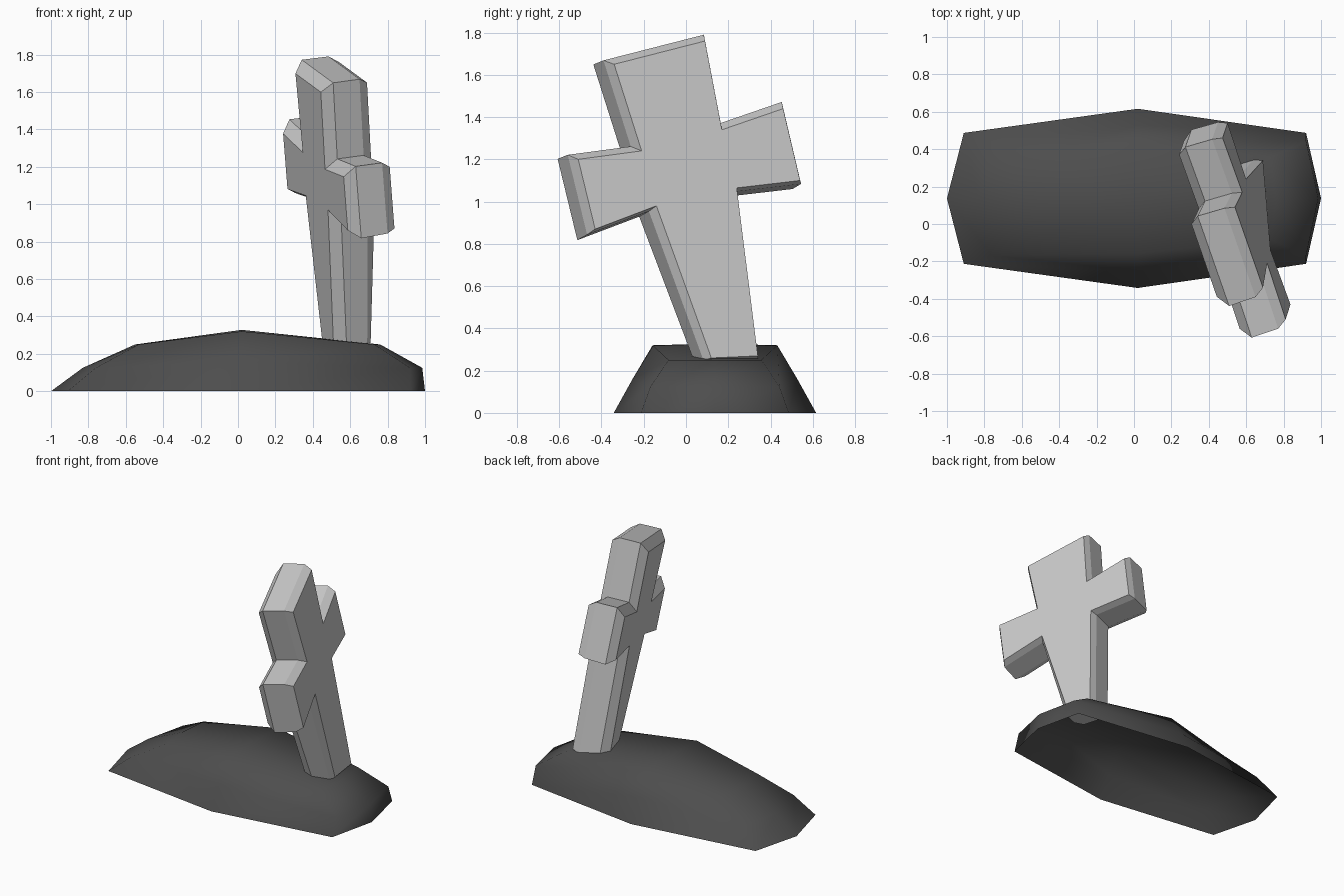
import bpy
import bmesh
from mathutils import Vector

if "Cube" in bpy.data.objects:
    bpy.data.objects.remove(bpy.data.objects["Cube"])


def make_object(name, bm):
    bmesh.ops.recalc_face_normals(bm, faces=bm.faces)
    mesh = bpy.data.meshes.new(name)
    bm.to_mesh(mesh)
    bm.free()
    obj = bpy.data.objects.new(name, mesh)
    bpy.context.collection.objects.link(obj)
    return obj


def bridge(bm, a, b):
    for i in range(len(a)):
        j = (i + 1) % len(a)
        bm.faces.new((a[i], a[j], b[j], b[i]))


# Earth mound: three eight-sided rings and a peak, open underneath
MID_X, MID_Y = 0.02, 0.137


def mound_ring(bm, left, left_corner, right_corner, right, half_end, half_mid, z_end, z_mid):
    pts = [(left, 0, z_end), (left_corner, -half_end, z_end), (MID_X, -half_mid, z_mid),
           (right_corner, -half_end, z_end), (right, 0, z_end), (right_corner, half_end, z_end),
           (MID_X, half_mid, z_mid), (left_corner, half_end, z_end)]
    return [bm.verts.new((x, MID_Y + y, z)) for x, y, z in pts]


bm = bmesh.new()
rings = [mound_ring(bm, -1.0, -0.91, 0.92, 1.0, 0.35, 0.479, 0.0, 0.0),
         mound_ring(bm, -0.83, -0.76, 0.92, 0.985, 0.305, 0.39, 0.125, 0.16),
         mound_ring(bm, -0.55, -0.53, 0.73, 0.76, 0.22, 0.295, 0.25, 0.32)]
for lower, upper in zip(rings, rings[1:]):
    bridge(bm, lower, upper)
peak = bm.verts.new((MID_X, MID_Y, 0.328))
for i in range(8):
    bm.faces.new((rings[2][i], rings[2][(i + 1) % 8], peak))
mound = make_object("mound", bm)
for p in mound.data.polygons:
    p.use_smooth = True
mat = bpy.data.materials.new("dark_earth")
mat.diffuse_color = (0.075, 0.075, 0.075, 1)
mat.use_nodes = True
mat.node_tree.nodes["Principled BSDF"].inputs["Base Color"].default_value = mat.diffuse_color
mound.data.materials.append(mat)

# Leaning cross marker: outline of the broad face, seen from the right (y, z)
outline = [Vector(p) for p in (
    (-0.34, 1.65), (0.09, 1.76), (0.17, 1.34), (0.46, 1.44), (0.54, 1.10), (0.24, 1.065),
    (0.34, 0.27), (0.12, 0.26), (-0.14, 0.98), (-0.43, 0.87), (-0.51, 1.20), (-0.21, 1.24))]
FOOT = 7
normal = Vector((1, 0.31, 0.1526)).normalized()


def offset(points, d):
    out = []
    for i, p in enumerate(points):
        e1 = (p - points[i - 1]).normalized()
        e2 = (points[(i + 1) % len(points)] - p).normalized()
        n1, n2 = Vector((-e1.y, e1.x)), Vector((-e2.y, e2.x))
        out.append(p + (n1 + n2) * d / (1 + n1.dot(n2)))
    return out


# Layers through the thickness: depth, outline growth, foot trim
bm = bmesh.new()
layers = []
for depth, grow, trim in ((0, 0, 0.05), (0.05, 0.022, 0.03), (0.20, 0.025, 0), (0.255, -0.02, 0)):
    shift = Vector((-0.008, 0.01)) if grow > 0 else Vector((0, 0))
    ring = []
    for i, p in enumerate(offset(outline, grow)):
        p = p + shift
        co = Vector((0.836 - 0.31 * p.x - 0.1526 * p.y, p.x, p.y)) - normal * depth
        if i == FOOT:
            co.x -= trim
        co.z = max(co.z, 0.25)
        ring.append(bm.verts.new(co))
    layers.append(ring)
for a, b in zip(layers, layers[1:]):
    bridge(bm, a, b)
bm.faces.new(layers[0])
bm.faces.new(layers[-1])
make_object("cross_marker", bm)
